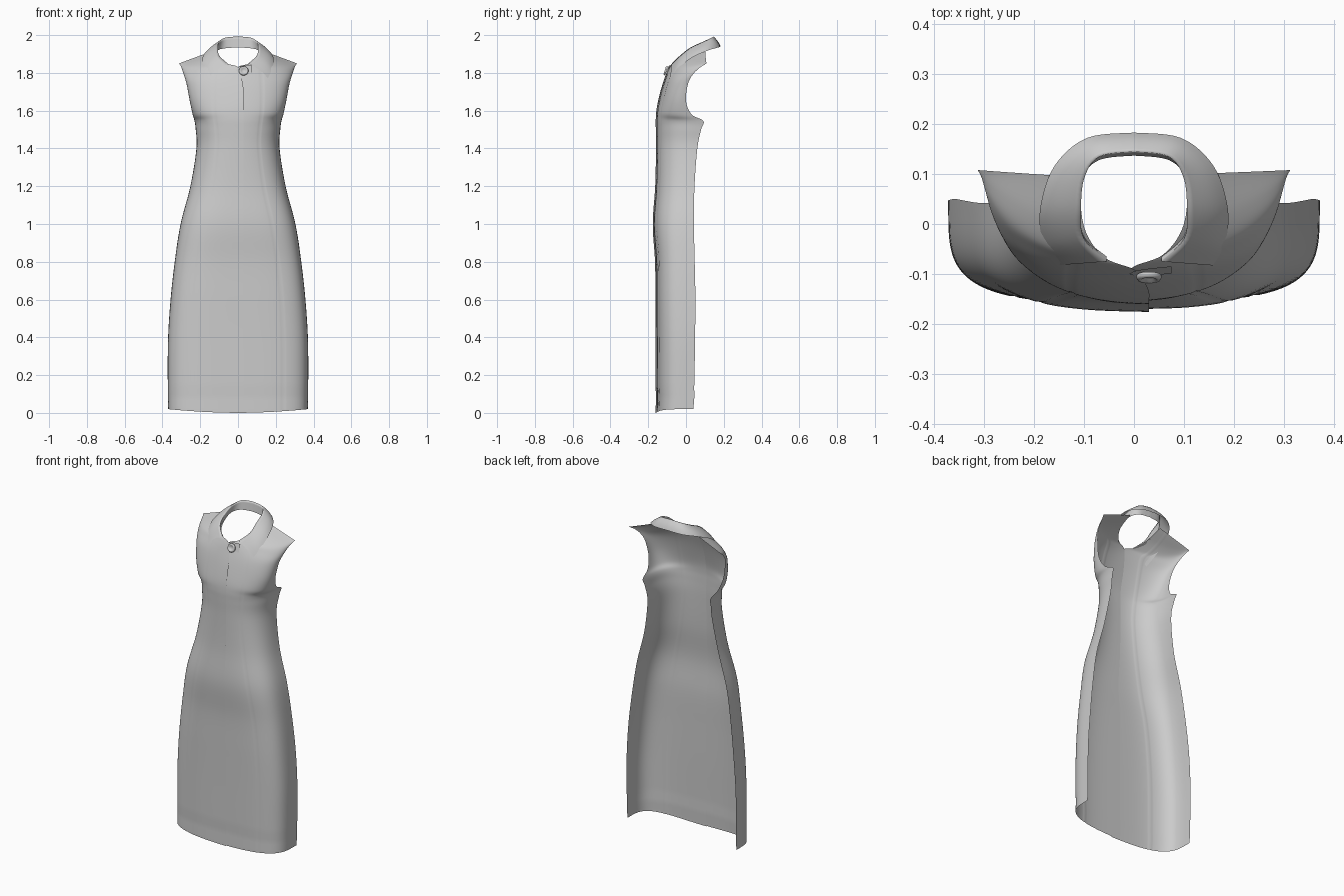
import bpy
import math
from mathutils import Vector

cube = bpy.data.objects.get("Cube")
if cube:
    bpy.data.objects.remove(cube)

cloth = bpy.data.materials.new("light_grey_cloth")
cloth.use_nodes = True
GREY = (0.6, 0.6, 0.6, 1)
cloth.diffuse_color = GREY
cloth.node_tree.nodes["Principled BSDF"].inputs["Base Color"].default_value = GREY


def smooth_rows(rows, steps):
    """Catmull-Rom interpolation through equal-length tuples."""
    out = []
    last = len(rows) - 1
    for i in range(last):
        quad = [rows[max(0, min(last, i + k))] for k in (-1, 0, 1, 2)]
        for s in range(steps):
            t = s / steps
            out.append([b + t / 2 * (c - a + t * (2 * a - 5 * b + 4 * c - d + t * (3 * (b - c) + d - a)))
                        for a, b, c, d in zip(*quad)])
    out.append(list(rows[-1]))
    return out


def grid_object(name, grid, flip=False):
    """Build a smooth sheet from a grid of points."""
    n = len(grid[0])
    faces = []
    for i in range(len(grid) - 1):
        for j in range(n - 1):
            f = (i * n + j, i * n + j + 1, (i + 1) * n + j + 1, (i + 1) * n + j)
            faces.append(f[::-1] if flip else f)
    mesh = bpy.data.meshes.new(name)
    mesh.from_pydata([p for row in grid for p in row], [], faces)
    mesh.materials.append(cloth)
    mesh.polygons.foreach_set("use_smooth", [True] * len(faces))
    obj = bpy.data.objects.new(name, mesh)
    bpy.context.collection.objects.link(obj)
    return obj


# Skirt and bodice: height, half width, front y, side edge y, squareness
LOWER = [
    (0.02, .37, -.155, .04, 4), (0.2, .372, -.155, .045, 4),
    (0.4, .37, -.155, .048, 4), (0.6, .357, -.156, .05, 4),
    (0.8, .335, -.158, .046, 3.8), (1.0, .304, -.17, .042, 3.4),
    (1.2, .252, -.157, .045, 3), (1.4, .22, -.153, .06, 2.8),
    (1.5, .224, -.154, .08, 2.8),
]
# Yoke: neckline or closing point, then armhole point, then squareness
UPPER = [
    (-.03, -.154, 1.56, .23, .092, 1.545, 2.9),
    (-.03, -.148, 1.62, .24, .03, 1.58, 2.9),
    (-.03, -.13, 1.7, .255, 0, 1.65, 2.7),
    (-.02, -.108, 1.77, .272, .01, 1.74, 2.3),
    (0, -.085, 1.83, .287, .035, 1.79, 1.9),
    (.06, -.06, 1.85, .298, .07, 1.825, 1.6),
    (.1, 0, 1.885, .306, .095, 1.842, 1.3),
    (.11, .1, 1.925, .313, .108, 1.85, 1.05),
]
rows = [(-.03, yf, z, w, ye, z, p) for z, w, yf, ye, p in LOWER] + UPPER
COLUMNS = 40
SEAM = 12


def panel(name, side, lift):
    """Half of the dress front; side is +1 for left, -1 for right."""
    grid = []
    for xi, yi, zi, xo, yo, zo, p in smooth_rows(rows, 6):
        line = []
        for j in range(COLUMNS + 1):
            a = math.pi / 2 * j / COLUMNS
            u = math.sin(a) ** (2 / p)
            v = max(math.cos(a), 0) ** (2 / p)
            x = xi + (xo - xi) * u
            y = yo + (yi - yo) * v + lift * (1 - u)
            z = zi + (zo - zi) * u
            if j == SEAM:                       # princess seam groove
                y += .002
            if zi < 0.06:                       # hem dips at the centre
                z -= .02 * (1 - u ** 2)
            elif zi < 0.1:                      # hem stitch groove
                y += .002
            line.append((side * x, y, z))
        grid.append(line)
    return grid_object(name, grid, flip=side < 0)


panel("left_front_panel", 1, 0)
panel("right_front_panel", -1, -.006)

# Collar: neck seam, fold and outer edge from centre back to front tip
COLLAR = [
    (0, .137, 1.935, 0, .145, 1.993, 0, .183, 1.94),
    (.07, .128, 1.93, .07, .135, 1.986, .095, .172, 1.935),
    (.105, .09, 1.92, .1, .09, 1.965, .16, .115, 1.918),
    (.108, .03, 1.9, .106, .025, 1.935, .188, .03, 1.88),
    (.1, -.025, 1.87, .1, -.03, 1.893, .182, -.04, 1.825),
    (.055, -.065, 1.845, .055, -.075, 1.85, .158, -.083, 1.772),
]
half = []
for r in smooth_rows(COLLAR, 6):
    seam, fold, edge = Vector(r[:3]), Vector(r[3:6]), Vector(r[6:])
    stand = [seam.lerp(fold, t / 4) for t in range(4)]
    # the outer leaf rolls over the fold, then falls to the edge
    bulge = Vector((edge.x - fold.x, edge.y - fold.y, .02)) * .25
    fall = [fold.lerp(edge, t / 8) + bulge * math.sin(math.pi * t / 8) * .4 for t in range(9)]
    half.append(stand + fall)
mirrored = [[Vector((-p.x, p.y, p.z)) for p in line] for line in half[:0:-1]]
grid_object("collar", mirrored + half)

# Neck button: a lathed disc with a raised rim
PROFILE = [(0, .004), (.012, .004), (.016, .01), (.022, .01), (.025, .005), (.025, 0), (0, 0)]
SIDES = 24
button_grid = []
for k in range(SIDES + 1):
    a = 2 * math.pi * k / SIDES
    button_grid.append([(r * math.cos(a), -h, r * math.sin(a)) for r, h in PROFILE])
button = grid_object("button", button_grid, flip=True)
button.location = (.03, -.103, 1.81)
button.rotation_euler = (-.3, 0, 0)

# Button tab of the collar stand, reaching across the closing
tab = []
for i in range(9):
    t = i / 8
    x = .075 - .085 * t
    rise = .024 * math.sqrt(max(0, 1 - t ** 4))
    tab.append([(x, -.092 - .008 * t + .3 * s * rise, 1.815 + s * rise) for s in (-1, -.5, 0, .5, 1)])
grid_object("button_tab", tab, flip=True)
